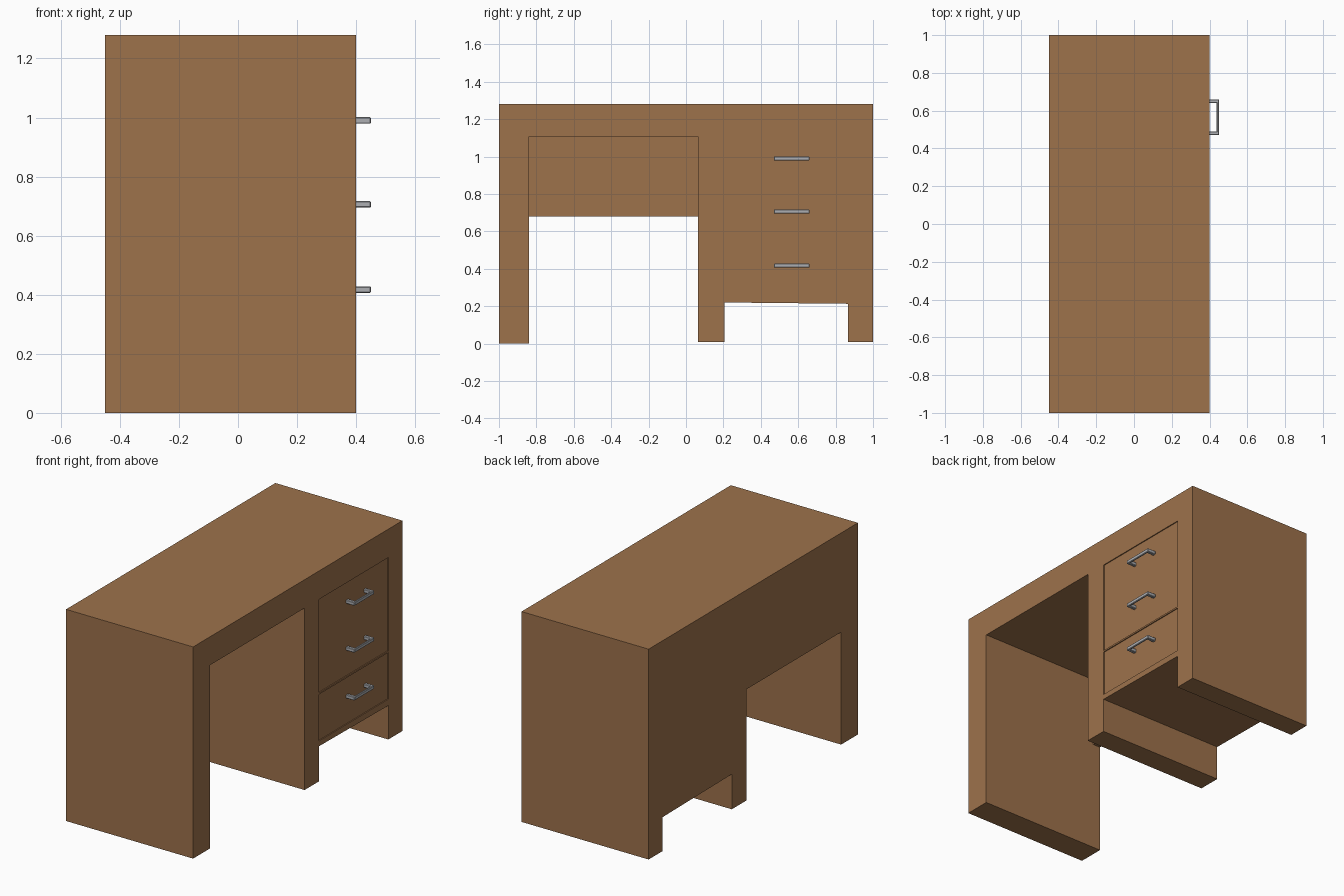
import bpy
import bmesh

if "Cube" in bpy.data.objects:
    bpy.data.objects.remove(bpy.data.objects["Cube"])


def material(name, rgb):
    m = bpy.data.materials.new(name)
    m.diffuse_color = (*rgb, 1)
    m.use_nodes = True
    m.node_tree.nodes["Principled BSDF"].inputs["Base Color"].default_value = m.diffuse_color
    return m


wood = material("brown wood", (0.34, 0.168, 0.071))
metal = material("grey metal", (0.42, 0.43, 0.45))


def extrude(name, points, direction, mat):
    """Closed prism: a flat outline pushed along a direction."""
    bm = bmesh.new()
    face = bm.faces.new([bm.verts.new(p) for p in points])
    moved = bmesh.ops.extrude_face_region(bm, geom=[face])["geom"]
    bmesh.ops.translate(bm, vec=direction,
                        verts=[v for v in moved if isinstance(v, bmesh.types.BMVert)])
    bmesh.ops.recalc_face_normals(bm, faces=bm.faces)
    me = bpy.data.meshes.new(name)
    bm.to_mesh(me)
    bm.free()
    me.materials.append(mat)
    ob = bpy.data.objects.new(name, me)
    bpy.context.collection.objects.link(ob)
    return ob


def cut_box(target, name, x, y, z):
    """Cut a box, given by its ranges, out of the target."""
    outline = [(x[0], y[0], z[0]), (x[0], y[1], z[0]), (x[0], y[1], z[1]), (x[0], y[0], z[1])]
    cutter = extrude(name, outline, (x[1] - x[0], 0, 0), wood)
    cutter.hide_render = True
    mod = target.modifiers.new(name, "BOOLEAN")
    mod.operation, mod.solver, mod.object = "DIFFERENCE", "EXACT", cutter
    bpy.context.view_layer.objects.active = target
    bpy.ops.object.modifier_apply(modifier=name)
    bpy.data.objects.remove(cutter)


BACK, FRONT = -0.45, 0.40
TOP, APRON = 1.28, 1.108
KNEE = (-0.84, 0.065)      # knee space
BAY = (0.205, 0.865)       # drawer bay

# Desk body: side outline with both floor openings, pushed through the depth
side = [(-1, 0), (KNEE[0], 0), (KNEE[0], 0.68), (KNEE[1], 0.68), (KNEE[1], 0.008),
        (BAY[0], 0.008), (BAY[0], 0.22), (BAY[1], 0.213), (BAY[1], 0.008),
        (1, 0.008), (1, TOP), (-1, TOP)]
desk = extrude("desk_body", [(BACK, y, z) for y, z in side], (FRONT - BACK, 0, 0), wood)

# Knee space in front of the back panel
cut_box(desk, "knee_cutter", (BACK + 0.05, FRONT + 0.1), KNEE, (0.5, APRON))

# Slightly recessed drawer fronts, leaving a thin divider and a bottom rail
for i, z in enumerate([(0.252, 0.533), (0.543, APRON)]):
    cut_box(desk, f"drawer_cutter_{i}", (FRONT - 0.006, FRONT + 0.1), BAY, z)

# Bracket handles: a square U outline given thickness in height
y0, y1, t = 0.47, 0.66, 0.02
xa, xb, bar = FRONT - 0.008, 0.45, 0.012
for name, z in (("lower", 0.417), ("middle", 0.706), ("upper", 0.99)):
    u = [(xa, y0), (xb, y0), (xb, y1), (xa, y1),
         (xa, y1 - t), (xb - bar, y1 - t), (xb - bar, y0 + t), (xa, y0 + t)]
    handle = extrude(f"{name}_handle", [(x, y, z - 0.011) for x, y in u], (0, 0, 0.022), metal)
    bevel = handle.modifiers.new("soft_edges", "BEVEL")
    bevel.width, bevel.segments = 0.003, 1
